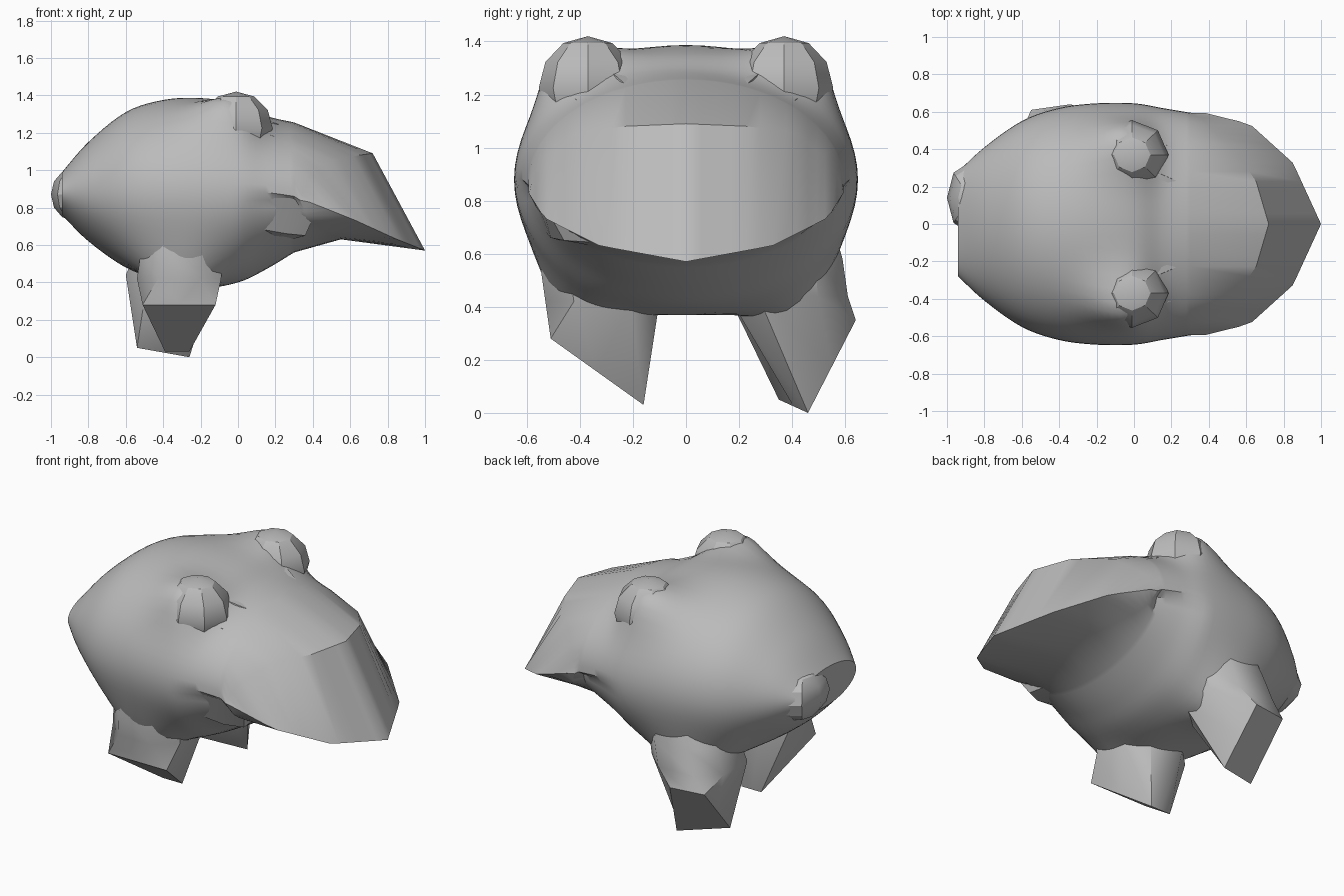
import bpy
import bmesh
import math
from mathutils import Vector

cube = bpy.data.objects.get("Cube")
if cube:
    bpy.data.objects.remove(cube)

grey = bpy.data.materials.new("plain grey")
grey.use_nodes = True
grey.diffuse_color = (0.5, 0.5, 0.5, 1)
grey.node_tree.nodes["Principled BSDF"].inputs["Base Color"].default_value = (0.5, 0.5, 0.5, 1)


def finish(name, bm, angle):
    bmesh.ops.remove_doubles(bm, verts=bm.verts, dist=0.001)
    bmesh.ops.recalc_face_normals(bm, faces=bm.faces)
    mesh = bpy.data.meshes.new(name)
    bm.to_mesh(mesh)
    bm.free()
    mesh.materials.append(grey)
    obj = bpy.data.objects.new(name, mesh)
    bpy.context.collection.objects.link(obj)
    bpy.ops.object.select_all(action="DESELECT")
    obj.select_set(True)
    bpy.context.view_layer.objects.active = obj
    bpy.ops.object.shade_smooth_by_angle(angle=math.radians(angle))


def loft(name, rings, angle, cap_end=True):
    bm = bmesh.new()
    rows = [[bm.verts.new(p) for p in ring] for ring in rings]
    n = len(rows[0])
    for a, b in zip(rows, rows[1:]):
        for i in range(n):
            j = (i + 1) % n
            bm.faces.new((a[i], a[j], b[j], b[i]))
    bm.faces.new(rows[0])
    if cap_end:
        bm.faces.new(rows[-1])
    finish(name, bm, angle)


def blob(name, centre, size, segments, rings, angle):
    bm = bmesh.new()
    bmesh.ops.create_uvsphere(bm, u_segments=segments, v_segments=rings, radius=1)
    for v in bm.verts:
        v.co = Vector(centre) + Vector(v.co[k] * size[k] for k in range(3))
    finish(name, bm, angle)


# body sections: x, half width, bottom, top, side height
SECTIONS = [
    (-0.94, 0.28, 0.76, 0.99, 0.88),
    (-0.80, 0.41, 0.62, 1.15, 0.88),
    (-0.60, 0.55, 0.48, 1.31, 0.88),
    (-0.40, 0.62, 0.41, 1.375, 0.88),
    (-0.20, 0.645, 0.37, 1.385, 0.88),
    (0.00, 0.645, 0.40, 1.355, 0.88),
    (0.15, 0.62, 0.47, 1.29, 0.88),
    (0.30, 0.595, 0.56, 1.255, 0.86),
]
COUNT = 64
STEPS = 5
angles = [math.tau * i / COUNT for i in range(COUNT)]


def spline(rows, steps):
    # smooth curve through all the sections
    padded = [rows[0]] + rows + [rows[-1]]
    out = []
    for p, q, r, s in zip(padded, padded[1:], padded[2:], padded[3:]):
        for k in range(steps):
            t = k / steps
            out.append([b + t * (c - a) / 2 + t * t * (a - 2.5 * b + 2 * c - d / 2)
                        + t ** 3 * (3 * (b - c) + d - a) / 2
                        for a, b, c, d in zip(p, q, r, s)])
    return out + [list(rows[-1])]


def swell(p):
    # push the skin outwards around each eye and down around each leg
    side = 1 if p.y > 0 else -1
    dx, dy, dz = p.x + 0.04, abs(p.y) - 0.38, p.z - 1.23
    reach = 0.22 if dx < 0 else 0.14
    eye = math.exp(-(dx / reach) ** 2 - (dy * dy + dz * dz) / 0.028)
    leg = math.exp(-((p.x + 0.33) / 0.24) ** 2
                   - ((abs(p.y) - 0.4) / 0.2) ** 2 - ((p.z - 0.5) / 0.2) ** 2)
    return p + Vector((0, side * 0.55, 0.83)) * 0.14 * eye + Vector((0, side * 0.3, -1)) * 0.13 * leg


def section(x, w, low, high, mid):
    ring = []
    for a in angles:
        c, s = math.cos(a), math.sin(a)
        tuck = 1 - 0.07 * min(max(x / 0.3, 0), 1) if s < -0.05 else 1
        z = mid + s * (high - mid if s > 0 else mid - low)
        ring.append(swell(Vector((x, w * c * tuck, z))))
    return ring


def lookup(table, t):
    # straight runs between the corners of a bill edge
    for (t0, *p), (t1, *q) in zip(table, table[1:]):
        if t <= t1 + 1e-6:
            return Vector((*p, 0)).lerp(Vector((*q, 0)), (t - t0) / (t1 - t0))


# bill edges: share of half width, x, z
BROW = [(0, 0.72, 1.09), (0.4, 0.65, 1.08), (0.7, 0.51, 1.055), (0.92, 0.38, 0.95), (1, 0.33, 0.84)]
RIM = [(0, 1.0, 0.57), (0.55, 0.85, 0.63), (0.9, 0.62, 0.735), (1, 0.38, 0.83)]

brow, rim = [], []
for a in angles:
    c, s = math.cos(a), math.sin(a)
    y = 0.594 * c
    edge = lookup(RIM, abs(c))
    rim.append((edge.x, y, edge.y))
    if s > -0.001:
        edge = lookup(BROW, abs(c))
        brow.append((edge.x, y, edge.y))
    else:
        brow.append((0.55 - 0.2 * c * c, 0.97 * y, 0.81 + 0.18 * s))

body_rings = [section(*row) for row in spline(SECTIONS, STEPS)]
loft("body_and_bill", body_rings + [brow, rim], 34, cap_end=False)

# tail nub on the left of the rump
blob("tail_nub", (-0.88, 0.14, 0.87), (0.12, 0.19, 0.14), 8, 6, 30)


def box_ring(x0, x1, y0, y1, z):
    cx, cy, rx, ry = (x0 + x1) / 2, (y0 + y1) / 2, (x1 - x0) / 2, (y1 - y0) / 2
    return [(cx + rx * i, cy + ry * j, z)
            for i, j in ((-1, -0.5), (-0.5, -1), (0.5, -1), (1, -0.5),
                         (1, 0.5), (0.5, 1), (-0.5, 1), (-1, 0.5))]


def sole_ring(corners):
    # the slanted sole: its corners and the middles of its edges
    ring = []
    for k in range(4):
        p, q = Vector(corners[k]), Vector(corners[(k + 1) % 4])
        ring += [p, p.lerp(q, 0.5)]
    return ring[-1:] + ring[:-1]


for side, sign in (("left", 1), ("right", -1)):
    # faceted eye set in the swelling, with a jagged lid in front
    blob(side + "_eye", (-0.01, sign * 0.37, 1.225), (0.195, 0.185, 0.195), 8, 6, 30)
    for y, z, reach in ((0.23, 1.22, 0.23), (0.39, 1.14, 0.26)):
        bm = bmesh.new()
        base = [bm.verts.new((0.04, sign * (y + dy), z + dz))
                for dy, dz in ((-0.06, -0.05), (0.1, -0.05), (0.08, 0.09), (-0.04, 0.09))]
        tip = bm.verts.new((reach, sign * y, z + 0.02))
        for i in range(4):
            bm.faces.new((base[i], base[(i + 1) % 4], tip))
        bm.faces.new(base)
        finish(side + "_eyelid_point", bm, 20)

# jaw corner tucked under the right of the bill
loft("right_jaw_corner", [
    [(-0.08, -0.3, 0.6), (-0.08, -0.56, 0.72), (-0.05, -0.61, 0.85), (-0.05, -0.3, 0.85)],
    [(0.25, -0.3, 0.62), (0.26, -0.51, 0.66), (0.28, -0.585, 0.85), (0.28, -0.3, 0.85)],
    [(0.34, -0.3, 0.64), (0.36, -0.46, 0.65), (0.43, -0.55, 0.81), (0.43, -0.3, 0.81)],
], 25)

# legs flare into the belly and end in slanted soles that face outwards
loft("left_leg", [
    box_ring(-0.46, -0.12, 0.20, 0.54, 0.76),
    box_ring(-0.54, -0.09, 0.17, 0.59, 0.58),
    box_ring(-0.60, -0.12, 0.16, 0.61, 0.44),
    sole_ring([(-0.54, 0.35, 0.05), (-0.26, 0.46, 0.0), (-0.34, 0.64, 0.35), (-0.55, 0.61, 0.35)]),
], 45)
loft("right_leg", [
    box_ring(-0.46, -0.12, -0.53, -0.15, 0.74),
    box_ring(-0.52, -0.08, -0.55, -0.12, 0.56),
    box_ring(-0.54, -0.09, -0.53, -0.10, 0.42),
    sole_ring([(-0.51, -0.51, 0.28), (-0.12, -0.51, 0.28), (-0.26, -0.16, 0.03), (-0.39, -0.16, 0.03)]),
], 45)
